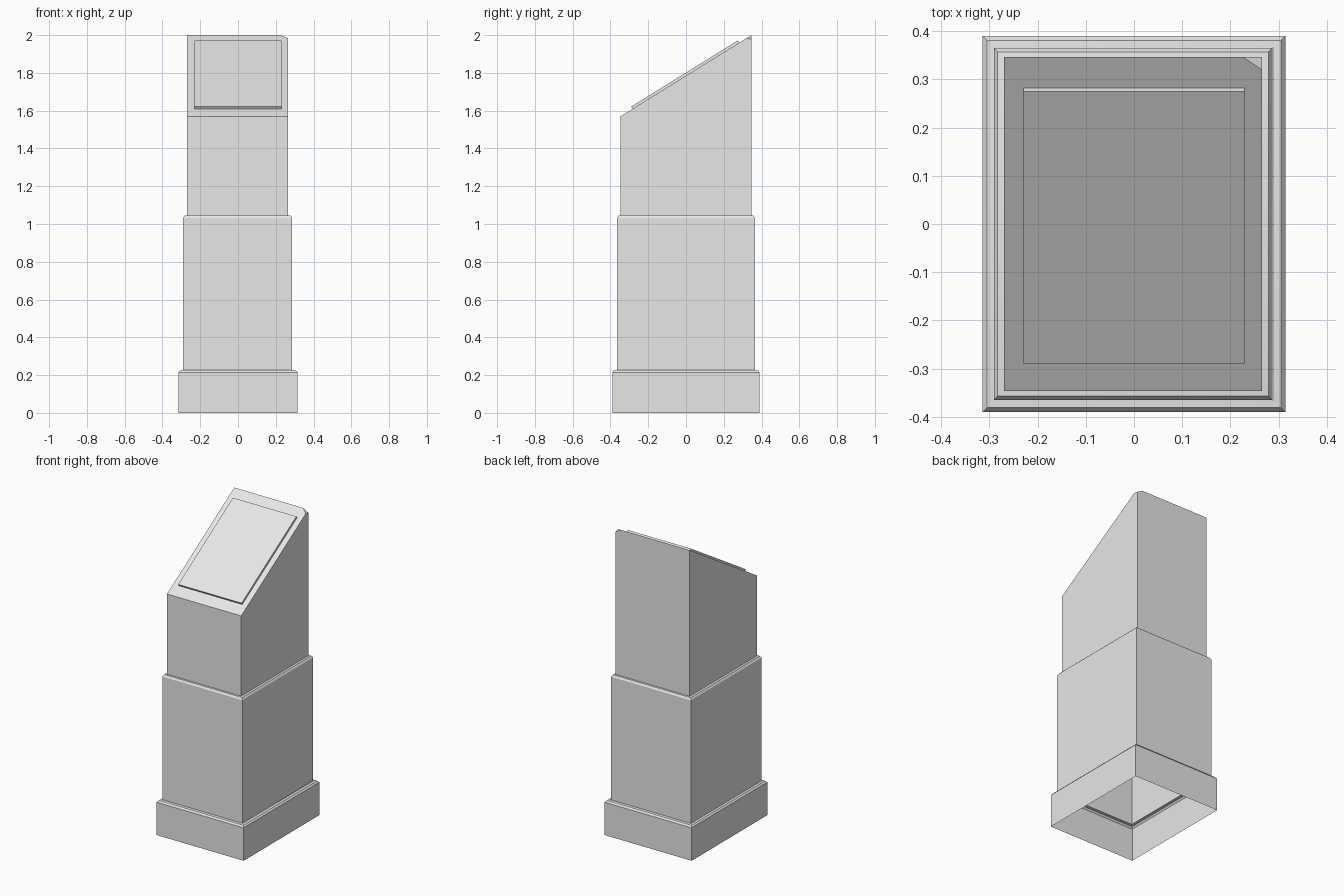
import bpy, bmesh
from mathutils import Vector
from mathutils.geometry import normal

cube = bpy.data.objects.get("Cube")
if cube:
    bpy.data.objects.remove(cube, do_unlink=True)

grey = bpy.data.materials.new("plain grey")
grey.use_nodes = True
grey.diffuse_color = (0.8, 0.8, 0.8, 1)
grey.node_tree.nodes["Principled BSDF"].inputs["Base Color"].default_value = (0.8, 0.8, 0.8, 1)


def finish(name, bm):
    mesh = bpy.data.meshes.new(name)
    bm.to_mesh(mesh)
    bm.free()
    mesh.materials.append(grey)
    ob = bpy.data.objects.new(name, mesh)
    bpy.context.collection.objects.link(ob)
    bpy.ops.object.select_all(action="DESELECT")
    ob.select_set(True)
    bpy.context.view_layer.objects.active = ob
    bpy.ops.object.shade_smooth_by_angle(angle=0.5)
    return ob


def shell(name, rings, x):
    """Open rectangular skin through rings of (half width, half depth, height)."""
    bm = bmesh.new()
    loops = [[bm.verts.new((x + sx * w, sy * d, z))
              for sx, sy in ((-1, -1), (1, -1), (1, 1), (-1, 1))]
             for w, d, z in rings]
    for low, high in zip(loops, loops[1:]):
        for i in range(4):
            j = (i + 1) % 4
            bm.faces.new((low[i], low[j], high[j], high[i]))
    return finish(name, bm)


def slice_off(bm, point, direction):
    """Cut away everything beyond a plane and close the cut."""
    cut = bmesh.ops.bisect_plane(bm, geom=bm.verts[:] + bm.edges[:] + bm.faces[:],
                                 plane_co=point, plane_no=direction, clear_outer=True)
    edges = [e for e in cut["geom_cut"] if isinstance(e, bmesh.types.BMEdge)]
    bmesh.ops.contextual_create(bm, geom=edges)


# Hollow stepped base and column, each with a bevelled shoulder ledge
W, D = 0.268, 0.347
shell("base", [(0.314, 0.39, 0), (0.314, 0.39, 0.215),
               (0.305, 0.381, 0.226), (0.289, 0.365, 0.228)], 0)
shell("column", [(0.289, 0.365, 0.228), (0.289, 0.365, 1.032),
                 (0.281, 0.357, 1.044), (W, D, 1.046)], -0.002)

# Head: box cut by the sloping top, with one small clipped back corner
front_edge = Vector((0, -D, 1.57))
back_edge = Vector((0, D, 2))
along = (back_edge - front_edge).normalized()
up = Vector((0, -along.z, along.y))
bm = bmesh.new()
bmesh.ops.create_cube(bm, size=1)
for v in bm.verts:
    v.co = Vector((v.co.x * 2 * W - 0.002, v.co.y * 2 * D, 1.046 if v.co.z < 0 else 2.2))
slice_off(bm, front_edge, up)
clip = normal((0.225, D, 2), (0.266, 0.32, 1.983), (0.266, D, 1.978))
slice_off(bm, Vector((0.225, D, 2)), clip if clip.z > 0 else -clip)
bottom = [f for f in bm.faces if f.calc_center_median().z < 1.05]
bmesh.ops.delete(bm, geom=bottom, context="FACES")
bmesh.ops.recalc_face_normals(bm, faces=bm.faces[:])
finish("sloping_head", bm)

# Raised panel lying on the slope
bm = bmesh.new()
bmesh.ops.create_cube(bm, size=1)
middle = (front_edge + back_edge) / 2
for v in bm.verts:
    v.co = (middle + Vector((v.co.x * 0.458, 0, 0))
            + along * (v.co.y * 0.665) + up * (0.014 if v.co.z > 0 else -0.002))
bmesh.ops.recalc_face_normals(bm, faces=bm.faces[:])
finish("display_panel", bm)
